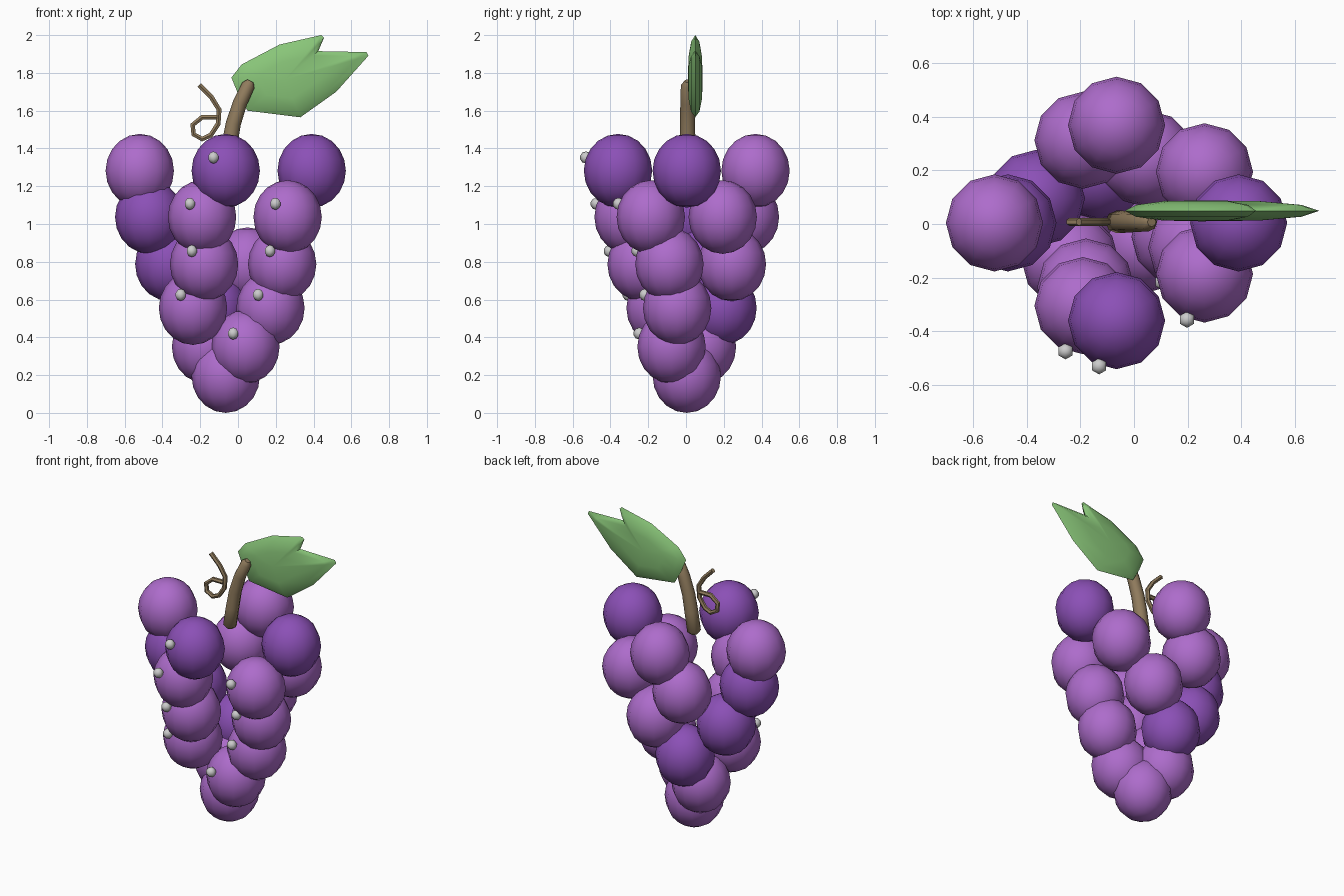
import bpy, bmesh
from math import cos, sin, radians

if "Cube" in bpy.data.objects:
    bpy.data.objects.remove(bpy.data.objects["Cube"])


def mat(name, rgb):
    m = bpy.data.materials.new(name)
    m.diffuse_color = (*rgb, 1)
    m.use_nodes = True
    m.node_tree.nodes["Principled BSDF"].inputs["Base Color"].default_value = m.diffuse_color
    return m


LIGHT = mat("light_purple", (0.42, 0.15, 0.60))
DARK = mat("dark_purple", (0.26, 0.08, 0.47))
BROWN = mat("brown", (0.28, 0.20, 0.11))
GREEN = mat("green", (0.25, 0.56, 0.19))


def ball(name, loc, scale, seg, rings, material=None):
    bpy.ops.mesh.primitive_uv_sphere_add(segments=seg, ring_count=rings, radius=1, location=loc)
    o = bpy.context.object
    o.name = name
    o.scale = scale
    if material:
        o.data.materials.append(material)
    bpy.ops.object.shade_smooth()
    return o


def tube(name, pts, depth, res):
    # pts: (x, z, relative radius) on a plane close to y = 0
    cu = bpy.data.curves.new(name, 'CURVE')
    cu.dimensions = '3D'
    cu.bevel_depth = depth
    cu.bevel_resolution = res
    cu.use_fill_caps = True
    s = cu.splines.new('POLY')
    s.points.add(len(pts) - 1)
    for p, (x, z, r) in zip(s.points, pts):
        p.co = (x, 0.008, z, 1)
        p.radius = r
    o = bpy.data.objects.new(name, cu)
    bpy.context.collection.objects.link(o)
    cu.materials.append(BROWN)
    bpy.ops.object.select_all(action='DESELECT')
    o.select_set(True)
    bpy.context.view_layer.objects.active = o
    bpy.ops.object.convert(target='MESH')
    bpy.ops.object.shade_smooth_by_angle(angle=radians(50))


# grapes: tiers of (height, ring radius, count, start angle, dark indices)
tiers = [
    (1.282, 0.455, 4, 0, (0, 3)),
    (1.037, 0.405, 5, 36, (2,)),
    (0.787, 0.320, 4, 69, (1,)),
    (0.555, 0.245, 3, -15, (1,)),
    (0.350, 0.145, 2, -44, ()),
    (0.195, 0.0, 1, 0, ()),
]
for t, (z, r, n, start, dark) in enumerate(tiers):
    for i in range(n):
        a = radians(start + 360 * i / n)
        x, y = -0.065 + r * cos(a), 0.004 + 0.8 * r * sin(a)
        ball(f"grape_{t}_{i}", (x, y, z), (0.181, 0.181, 0.195), 12, 10,
             DARK if i in dark else LIGHT)
        # small glint bead on the front grapes
        if y < -0.04:
            ball(f"glint_{t}_{i}", (x - 0.065, y - 0.17, z + 0.07), (0.032,) * 3, 6, 5)

# stem with rounded ends
tube("stem", [(-0.068, 1.275, 0.5), (-0.065, 1.295, 1.05), (-0.045, 1.42, 1.05), (-0.025, 1.53, 1.0),
              (0.01, 1.64, 0.95), (0.055, 1.735, 0.88), (0.066, 1.757, 0.45)], 0.04, 2)

# curling tendril
tube("tendril", [(-0.205, 1.735, 1), (-0.14, 1.67, 1), (-0.10, 1.605, 1), (-0.105, 1.53, 1),
                 (-0.145, 1.47, 1), (-0.19, 1.45, 1), (-0.235, 1.475, 1), (-0.24, 1.525, 1),
                 (-0.19, 1.565, 1), (-0.11, 1.565, 1)], 0.015, 1)

# leaf: thin outline swelling to a padded middle on both faces
outline = [(-0.035, 1.775), (0.02, 1.845), (0.22, 1.95), (0.44, 2.0), (0.455, 1.985), (0.425, 1.915),
           (0.68, 1.91), (0.69, 1.89), (0.52, 1.70), (0.33, 1.565), (0.05, 1.60), (0.0, 1.69)]
cx, cz, cy = 0.25, 1.765, 0.049
bm = bmesh.new()


def ring(scale, y):
    return [bm.verts.new((cx + (x - cx) * scale, y, cz + (z - cz) * scale)) for x, z in outline]


edge = ring(1, cy)
for side in (-1, 1):
    loops = [edge, ring(0.85, cy + side * 0.022), ring(0.5, cy + side * 0.036)]
    tip = bm.verts.new((cx, cy + side * 0.039, cz))
    n = len(outline)
    for i in range(n):
        j = (i + 1) % n
        for a, b in zip(loops, loops[1:]):
            bm.faces.new((a[i], a[j], b[j], b[i]))
        bm.faces.new((loops[-1][i], loops[-1][j], tip))
bmesh.ops.recalc_face_normals(bm, faces=bm.faces)
me = bpy.data.meshes.new("leaf")
bm.to_mesh(me)
bm.free()
me.materials.append(GREEN)
leaf = bpy.data.objects.new("leaf", me)
bpy.context.collection.objects.link(leaf)
bpy.ops.object.select_all(action='DESELECT')
leaf.select_set(True)
bpy.context.view_layer.objects.active = leaf
bpy.ops.object.shade_smooth_by_angle(angle=radians(40))
